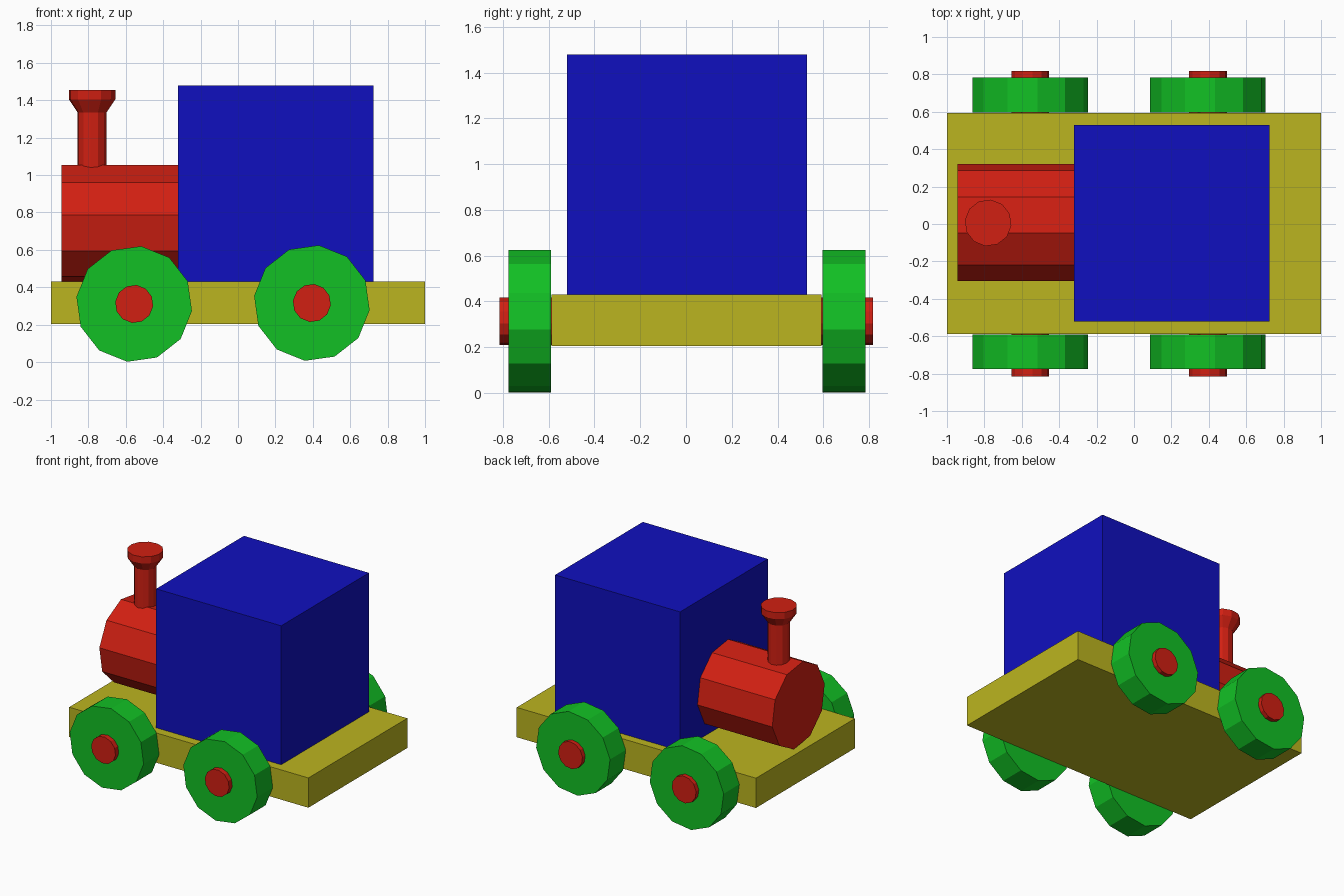
import bpy, bmesh, math

if "Cube" in bpy.data.objects:
    bpy.data.objects.remove(bpy.data.objects["Cube"])


def material(name, rgb):
    m = bpy.data.materials.new(name)
    m.diffuse_color = (*rgb, 1)
    m.use_nodes = True
    m.node_tree.nodes["Principled BSDF"].inputs["Base Color"].default_value = m.diffuse_color
    return m


red = material("red", (0.64, 0.014, 0.006))
green = material("green", (0.006, 0.53, 0.018))
blue = material("blue", (0.005, 0.005, 0.52))
yellow = material("yellow", (0.5, 0.46, 0.014))


def finish(name, bm, mat):
    bmesh.ops.recalc_face_normals(bm, faces=bm.faces)
    me = bpy.data.meshes.new(name)
    bm.to_mesh(me)
    bm.free()
    me.materials.append(mat)
    ob = bpy.data.objects.new(name, me)
    bpy.context.collection.objects.link(ob)
    return ob


def box(name, lo, hi, mat):
    bm = bmesh.new()
    bmesh.ops.create_cube(bm, size=1)
    for v in bm.verts:
        v.co = [(a + b) / 2 + c * (b - a) for a, b, c in zip(lo, hi, v.co)]
    return finish(name, bm, mat)


# (u, v, height) -> xyz for turned parts along each axis
AXES = {
    "x": lambda u, v, h: (h, -u, v),
    "y": lambda u, v, h: (u, h, v),
    "z": lambda u, v, h: (u, v, h),
}


def turned(name, axis, centre, profile, sides, phase, mat):
    """Flat-sided solid of revolution from (radius, height) pairs."""
    bm = bmesh.new()
    rings = []
    for r, h in profile:
        ring = []
        for i in range(sides):
            a = math.radians(phase) + math.tau * i / sides
            ring.append(bm.verts.new(AXES[axis](r * math.cos(a), r * math.sin(a), h)))
        rings.append(ring)
    for a, b in zip(rings, rings[1:]):
        for i in range(sides):
            j = (i + 1) % sides
            bm.faces.new((a[i], a[j], b[j], b[i]))
    bm.faces.new(rings[0])
    bm.faces.new(rings[-1])
    ob = finish(name, bm, mat)
    ob.location = centre
    return ob


# Flat chassis and cab
box("chassis", (-1, -0.588, 0.205), (1, 0.593, 0.43), yellow)
box("cab", (-0.32, -0.52, 0.43), (0.725, 0.528, 1.48), blue)

# Boiler and flared chimney
turned("boiler", "x", (0, 0.007, 0.742), [(0.316, -0.945), (0.316, -0.3)], 10, 8, red)
turned("chimney", "z", (-0.78, 0.006, 0),
       [(0.078, 0.95), (0.078, 1.335), (0.125, 1.405), (0.125, 1.455)], 12, -7, red)

# Axles run under the chassis and poke out of the wheels
for end, x, z in (("front", -0.555, 0.311), ("rear", 0.395, 0.316)):
    turned(end + "_axle", "y", (x, 0, z), [(0.102, -0.815), (0.102, 0.817)], 12, -7, red)
    for side, y0, y1 in (("near", -0.776, -0.59), ("far", 0.596, 0.784)):
        turned(f"{end}_{side}_wheel", "y", (x, 0, z),
               [(0.311, y0), (0.311, y1)], 12, -7, green)
